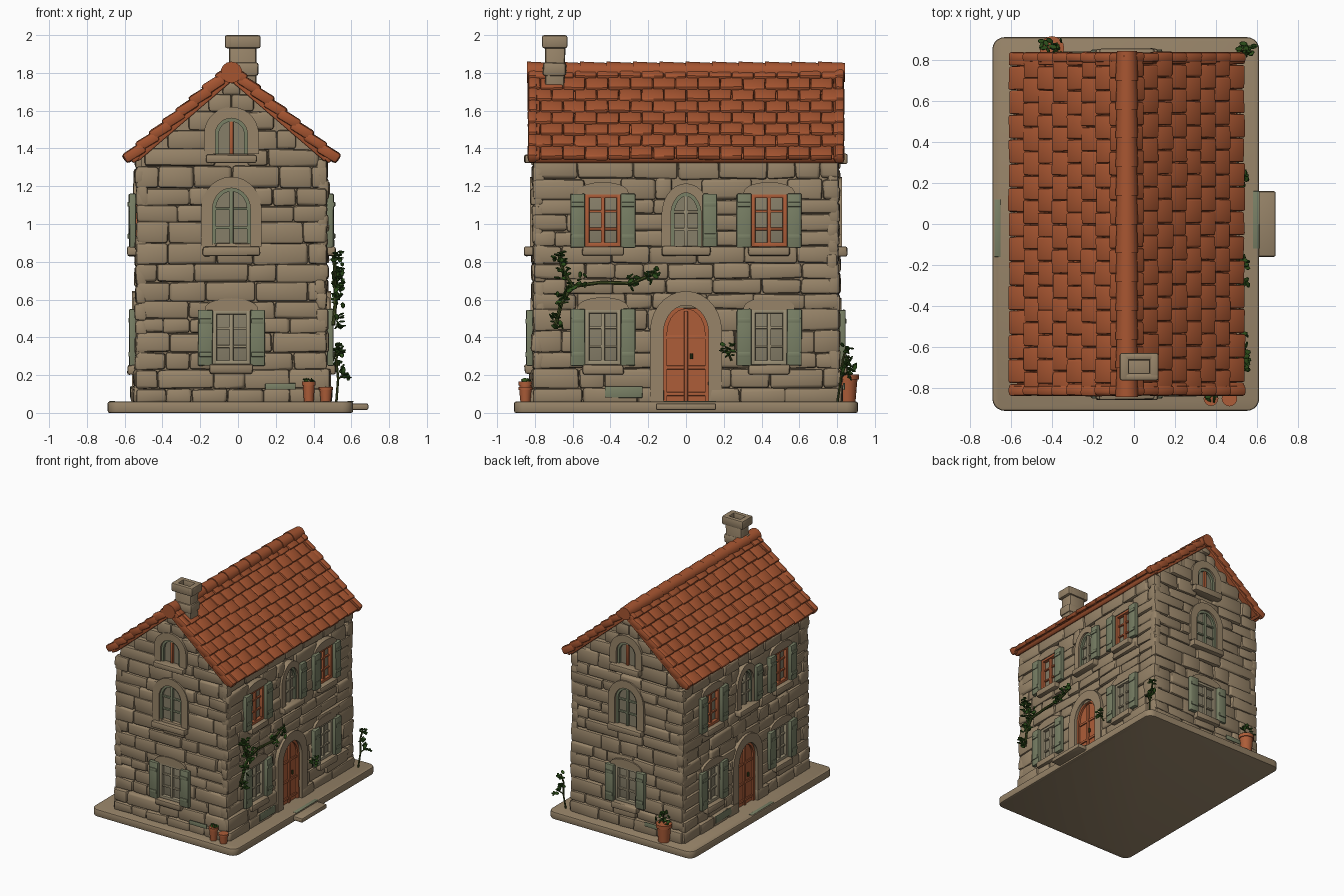
import bpy, bmesh, math, random
from mathutils import Matrix, Vector

random.seed(7)
uni = random.uniform
if "Cube" in bpy.data.objects:
    bpy.data.objects.remove(bpy.data.objects["Cube"], do_unlink=True)

COLOURS = {
    "stone": (0.31, 0.23, 0.14), "roof_clay": (0.38, 0.09, 0.03),
    "painted_orange": (0.42, 0.11, 0.04), "sage_green": (0.19, 0.215, 0.13),
    "dull_glass": (0.24, 0.21, 0.14), "pale_wood": (0.33, 0.28, 0.18),
    "leaf_green": (0.025, 0.075, 0.01), "stem_green": (0.05, 0.07, 0.015)}
MATS = {}
for name, rgb in COLOURS.items():
    m = bpy.data.materials.new(name)
    m.use_nodes = True
    m.diffuse_color = (*rgb, 1)
    bsdf = m.node_tree.nodes["Principled BSDF"]
    bsdf.inputs["Base Color"].default_value = (*rgb, 1)
    bsdf.inputs["Roughness"].default_value = 0.9
    MATS[name] = m

CX = -0.035                     # middle line of the house
HX, HY = 0.505, 0.81            # half width and half length of the walls
MID = Matrix.Translation((CX, 0, 0))
PITCH = math.atan2(0.48, 0.56)
parts, scratch = {}, bpy.data.meshes.new("scratch")


def merge(t, part, mat, M):
    """Add a small bmesh to the named part."""
    bmesh.ops.recalc_face_normals(t, faces=t.faces[:])
    t.transform(M)
    t.to_mesh(scratch)
    t.free()
    if part not in parts:
        parts[part] = (bmesh.new(), mat)
    parts[part][0].from_mesh(scratch)


def box(part, mat, M, c, s, bev=0.006, jit=0.0):
    t = bmesh.new()
    bmesh.ops.create_cube(t, size=1)
    for v in t.verts:
        v.co = Vector([c[i] + v.co[i] * s[i] + uni(-jit, jit) for i in range(3)])
    bmesh.ops.bevel(t, geom=t.edges[:], offset=bev, segments=2, profile=0.5,
                    affect='EDGES', clamp_overlap=True)
    merge(t, part, mat, M)


def cone(part, mat, M, r1, r2, h, sides=14):
    t = bmesh.new()
    bmesh.ops.create_cone(t, cap_ends=True, segments=sides, radius1=r1, radius2=r2, depth=h)
    merge(t, part, mat, M)


def prism(part, mat, M, outer, d0, d1, inner=None):
    """Outline in (u, z) pushed outwards from d0 to d1; with inner, an open band."""
    t = bmesh.new()
    loops = [[t.verts.new((u, -d, z)) for u, z in line]
             for line, d in ([(outer, d0), (outer, d1)] +
                             ([(inner, d1), (inner, d0)] if inner else []))]
    n = len(outer)
    if inner:
        for k in range(4):
            a, b = loops[k], loops[(k + 1) % 4]
            for i in range(n - 1):
                t.faces.new((a[i], a[i + 1], b[i + 1], b[i]))
        for i in (0, -1):
            t.faces.new([line[i] for line in loops])
    else:
        a, b = loops
        t.faces.new(a)
        t.faces.new(b)
        for i in range(n):
            j = (i + 1) % n
            t.faces.new((a[i], a[j], b[j], b[i]))
    merge(t, part, mat, M)


def arch(u, w, z0, z1, rise):
    pts = [(u - w / 2, z0)]
    for i in range(15):
        a = math.pi * (1 - i / 14)
        pts.append((u + w / 2 * math.cos(a), z1 - rise + rise * math.sin(a)))
    return pts + [(u + w / 2, z0)]


# Openings: each builder returns the rectangle that the stones leave free
def sill(M, D, u, z, w):
    box("sills", "stone", M, (u, -D - 0.005, z - 0.025), (w, 0.08, 0.05), 0.012, 0.004)


def shutter(M, D, u, z0, z1):
    box("shutters", "sage_green", M, (u, -D - 0.018, (z0 + z1) / 2), (0.077, 0.034, z1 - z0), 0.006, 0.002)
    for f in (0.2, 0.8):
        box("shutter_battens", "sage_green", M, (u, -D - 0.036, z0 + (z1 - z0) * f), (0.066, 0.01, 0.025), 0.003)


def bars(M, D, u, w, z0, z1, rows, wood, part):
    box(part, wood, M, (u, -D + 0.014, (z0 + z1) / 2), (0.022, 0.024, z1 - z0), 0.004)
    for k in range(1, rows):
        box(part, wood, M, (u, -D + 0.016, z0 + (z1 - z0) * k / rows), (w, 0.02, 0.014), 0.004)


def square_window(M, D, u, z0, z1, wood, w=0.19):
    zc, h, part = (z0 + z1) / 2, z1 - z0, wood + "_window_frames"
    box("window_panes", "dull_glass", M, (u, -D + 0.026, zc), (w, 0.012, h), 0.002)
    for s in (-1, 1):
        box(part, wood, M, (u + s * (w / 2 - 0.011), -D + 0.01, zc), (0.024, 0.034, h), 0.005)
        box(part, wood, M, (u, -D + 0.01, zc + s * (h / 2 - 0.011)), (w, 0.034, 0.024), 0.005)
        shutter(M, D, u + s * (w / 2 + 0.038), z0 - 0.005, z1)
    bars(M, D, u, w, z0, z1, 3, wood, part)
    sill(M, D, u, z0, w + 0.03)
    prism("window_hoods", "stone", M, arch(u, w + 0.08, z1 - 0.005, z1 + 0.062, 0.055), D - 0.03, D + 0.014)
    return (u - w / 2, u + w / 2, z0, z1)


def arched_window(M, D, u, w, z0, z1, rise, rim, wood, rows):
    prism("window_panes", "dull_glass", M, arch(u, w, z0, z1, rise), D - 0.035, D - 0.02)
    prism("arched_window_frames", "sage_green", M, arch(u, w, z0, z1, rise), D - 0.03, D,
          arch(u, w - 0.036, z0, z1 - 0.018, rise - 0.018))
    prism("arched_surrounds", "stone", M, arch(u, w + 2 * rim, z0, z1 + rim, rise + rim), D - 0.03, D + 0.016,
          arch(u, w, z0, z1, rise))
    bars(M, D, u, w - 0.03, z0, z1 - 0.01, rows, wood, wood + "_arched_window_bars")
    sill(M, D, u, z0, w + 0.1)
    return (u - w / 2, u + w / 2, z0, z1)


def door(M, D):
    shape = arch(0, 0.24, 0.06, 0.57, 0.15)
    prism("doors", "painted_orange", M, shape, D - 0.035, D - 0.018)
    prism("door_frames", "painted_orange", M, shape, D - 0.03, D - 0.002, arch(0, 0.2, 0.06, 0.55, 0.13))
    prism("door_surrounds", "stone", M, arch(0, 0.38, 0.06, 0.645, 0.21), D - 0.03, D + 0.022, shape)
    box("door_rails", "painted_orange", M, (0, -D + 0.014, 0.3), (0.02, 0.02, 0.48), 0.004)
    for z in (0.1, 0.24, 0.4):
        box("door_rails", "painted_orange", M, (0, -D + 0.016, z), (0.21, 0.014, 0.02), 0.004)
    cone("door_knobs", "stem_green", M @ Matrix.Translation((0.03, -D, 0.3)), 0.008, 0.008, 0.03, 8)
    return (-0.12, 0.12, 0.06, 0.57)


def lay_stones(M, D, W, top, openings):
    """Rough courses of rounded blocks, broken at openings."""
    z = 0.05
    while z < top - 0.02:
        h = min(uni(0.075, 0.12), top - z)
        half = W if z + h < 1.37 else (1.79 - z - h) * 0.56 / 0.48
        spans = [(-half, half)]
        for a, b, lo, hi in openings:
            if z < hi - 0.03 and z + h > lo + 0.02:
                spans = [s for p, q in spans for s in ((p, min(q, a)), (max(p, b), q)) if s[1] - s[0] > 0.02]
        flare = 0.022 * max(0, 1 - z / 0.25)
        for u, end in spans:
            while u < end - 0.01:
                w = uni(0.11, 0.3)
                if end - u - w < 0.08:
                    w = end - u
                d = D - 0.032 + uni(-0.004, 0.012) + flare
                box("wall_stones", "stone", M, (u + w / 2, -d, z + h / 2), (w, 0.06, h), 0.016, 0.006)
                u += w
        z += h


# Walls: gables at both ends and door sides, each opposite pair turned half round
WD, WX = HY - 0.03, HX - 0.03
prism("wall_core", "stone", MID, [(-WX, 0.04), (WX, 0.04), (WX, 1.37), (0, 1.78), (-WX, 1.37)], -WD, WD)
for turn in (0, 2):
    G = MID @ Matrix.Rotation(turn * math.pi / 2, 4, 'Z')
    free = [square_window(G, HY, 0, 0.255, 0.545, "pale_wood", 0.2),
            arched_window(G, HY, 0, 0.2, 0.88, 1.19, 0.11, 0.06, "sage_green", 3),
            arched_window(G, HY, 0, 0.17, 1.37, 1.56, 0.085, 0.06, "painted_orange", 1)]
    lay_stones(G, HY, HX, 1.75, free)
    S = MID @ Matrix.Rotation((turn + 1) * math.pi / 2, 4, 'Z')
    free = [door(S, HX), arched_window(S, HX, 0, 0.16, 0.88, 1.165, 0.12, 0.05, "pale_wood", 3)]
    shutter(S, HX + 0.004, 0.127, 0.88, 1.16)
    for u in (-0.44, 0.44):
        free += [square_window(S, HX, u, 0.255, 0.55, "pale_wood"),
                 square_window(S, HX, u, 0.88, 1.16, "painted_orange")]
    lay_stones(S, HX, HY, 1.38, free)
    # Moss patches on the plinth and paving
    box("moss", "sage_green", S, (-0.33, -HX - 0.026, 0.11), (0.2, 0.008, 0.06), 0.003, 0.002)
    box("moss", "sage_green", G, (0.26, -HY - 0.026, 0.14), (0.16, 0.008, 0.035), 0.003, 0.002)
    box("moss", "sage_green", S, (0.02, -0.63, 0.06), (0.28, 0.03, 0.006), 0.002, 0.001)

# Base slab and doorstep
t = bmesh.new()
bmesh.ops.create_cube(t, size=1)
for v in t.verts:
    v.co = (v.co.x * 1.3 - 0.04, v.co.y * 1.82, v.co.z * 0.06 + 0.03)
flat = lambda e: abs(e.verts[0].co.z - e.verts[1].co.z) < 0.001
bmesh.ops.bevel(t, geom=[e for e in t.edges if not flat(e)], offset=0.06, segments=5, profile=0.5, affect='EDGES')
bmesh.ops.bevel(t, geom=[e for e in t.edges if flat(e)], offset=0.01, segments=2, profile=0.5, affect='EDGES')
merge(t, "base_slab", "stone", Matrix())
box("doorstep", "stone", Matrix(), (0.62, 0, 0.033), (0.14, 0.32, 0.036), 0.01)

# Roof: slab, staggered tiles, thick verge tiles and eave lip on each slope
for turn in (0, math.pi):
    R = (Matrix.Translation((CX, 0, 1.83)) @ Matrix.Rotation(turn, 4, 'Z') @ Matrix.Rotation(PITCH, 4, 'Y'))
    box("roof_slab", "roof_clay", R, (0.35, 0, -0.036), (0.7, 1.65, 0.044), 0.006)
    box("eave_lip", "roof_clay", R, (0.7, 0, -0.034), (0.05, 1.66, 0.036), 0.012)
    for i in range(8):
        T = R @ Matrix.Translation((i * 0.0925 + 0.035, 0, -0.004)) @ Matrix.Rotation(-0.15, 4, 'Y')
        w, y = 0.119, -0.83
        nxt = y + w * (0.5 if i % 2 else 1)
        while y < 0.82:
            nxt = min(nxt, 0.83)
            box("roof_tiles", "roof_clay", T, (uni(0, 0.006), (y + nxt) / 2, uni(-0.002, 0.003)),
                (0.12, nxt - y - 0.003, 0.03), 0.009, 0.003)
            y, nxt = nxt, nxt + w
        for s in (-1, 1):
            box("verge_tiles", "roof_clay", T, (0.003, s * 0.812, -0.006), (0.125, 0.05, 0.058), 0.016, 0.003)
for k in range(12):
    y = -0.77 + k * 0.14
    M = Matrix.Translation((CX, y, 1.803)) @ Matrix.Rotation(math.pi / 2, 4, 'X')
    cone("ridge_tiles", "roof_clay", M, 0.05, 0.057, 0.143)

# Chimney with a hollow cap
C = Matrix.Translation((0.025, -0.695, 0))
box("chimney_stack", "stone", C, (0, 0, 1.81), (0.145, 0.105, 0.27), 0.014, 0.004)
box("chimney_foot", "stone", C, (0, 0, 1.82), (0.17, 0.125, 0.07), 0.016, 0.004)
for s in (-1, 1):
    box("chimney_cap", "stone", C, (s * 0.072, 0, 1.965), (0.046, 0.135, 0.07), 0.012)
    box("chimney_cap", "stone", C, (0, s * 0.049, 1.965), (0.19, 0.037, 0.07), 0.012)


# Plants and pots
def leaves(p, n, spread):
    for _ in range(n):
        t = bmesh.new()
        bmesh.ops.create_icosphere(t, subdivisions=1, radius=1)
        off = Vector([uni(-1, 1) * s for s in spread])
        M = Matrix.Translation(Vector(p) + off) @ Matrix.Rotation(uni(0, 6.3), 4, Vector((uni(-1, 1), uni(-1, 1), 1)))
        merge(t, "leaves", "leaf_green", M @ Matrix.Diagonal((uni(0.018, 0.026), 0.013, 0.006, 1)))


def stem(pts, r=0.008):
    for a, b in zip(pts, pts[1:]):
        a, b = Vector(a), Vector(b)
        q = (b - a).to_track_quat('Z', 'Y').to_matrix().to_4x4()
        cone("stems", "stem_green", Matrix.Translation((a + b) / 2) @ q, r, r * 0.9, (b - a).length + r, 7)


def pot(x, y, r, h):
    cone("pots", "painted_orange", Matrix.Translation((x, y, 0.055 + h / 2)), r * 0.7, r * 0.9, h, 16)
    cone("pot_rims", "painted_orange", Matrix.Translation((x, y, 0.05 + h)), r, r, h * 0.2, 16)


pot(0.375, -0.85, 0.036, 0.105)
pot(0.465, -0.85, 0.038, 0.08)
pot(-0.4, 0.855, 0.06, 0.14)
leaves((0.375, -0.85, 0.175), 4, (0.02, 0.02, 0.008))
stem([(-0.4, 0.855, 0.18), (-0.39, 0.85, 0.26), (-0.41, 0.86, 0.3)], 0.006)
leaves((-0.4, 0.855, 0.25), 16, (0.05, 0.04, 0.05))

X = 0.505
stem([(X, -0.69, 0.47), (X + 0.01, -0.66, 0.58), (X + 0.01, -0.6, 0.67), (X, -0.45, 0.69),
      (X + 0.01, -0.29, 0.685), (X, -0.16, 0.74)], 0.011)
stem([(X + 0.01, -0.6, 0.67), (X + 0.01, -0.65, 0.75), (X, -0.67, 0.83)], 0.01)
for y, z, n in ((-0.69, 0.49, 12), (-0.65, 0.6, 14), (-0.61, 0.68, 10), (-0.65, 0.74, 10),
                (-0.67, 0.82, 16), (-0.57, 0.7, 6), (-0.29, 0.69, 12), (-0.18, 0.73, 10)):
    leaves((X + 0.025, y, z), n, (0.025, 0.035, 0.035))
stem([(X, 0.24, 0.28), (X + 0.02, 0.21, 0.35)], 0.006)
leaves((X + 0.025, 0.215, 0.335), 12, (0.02, 0.035, 0.03))
stem([(0.52, 0.8, 0.05), (0.53, 0.82, 0.18), (0.52, 0.83, 0.28), (0.53, 0.85, 0.35)], 0.007)
stem([(0.53, 0.82, 0.18), (0.57, 0.84, 0.21)], 0.005)
for p in ((0.56, 0.84, 0.2), (0.53, 0.83, 0.26), (0.53, 0.85, 0.34)):
    leaves(p, 7, (0.025, 0.03, 0.025))

# Turn the collected parts into objects
for ob in bpy.context.selected_objects:
    ob.select_set(False)
for name, (bm, mat) in parts.items():
    me = bpy.data.meshes.new(name)
    bm.to_mesh(me)
    bm.free()
    me.materials.append(MATS[mat])
    ob = bpy.data.objects.new(name, me)
    bpy.context.collection.objects.link(ob)
    ob.select_set(True)
    bpy.context.view_layer.objects.active = ob
bpy.ops.object.shade_smooth_by_angle(angle=math.radians(42))
bpy.data.meshes.remove(scratch)
